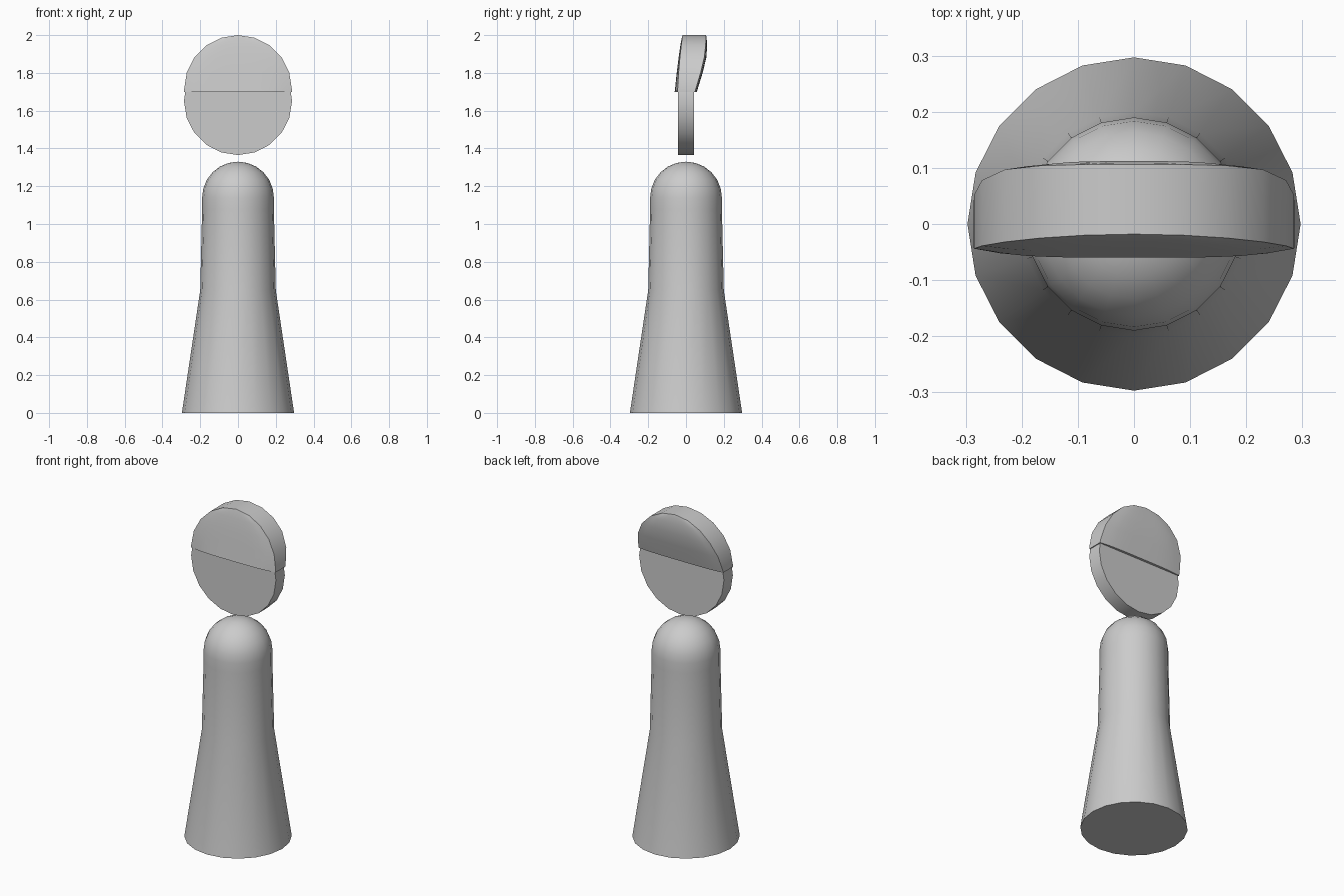
import bpy, bmesh
from math import sin, cos, pi, radians, sqrt

if "Cube" in bpy.data.objects:
    bpy.data.objects.remove(bpy.data.objects["Cube"])

N = 20  # sides of every round part


def finish(bm, name, angle=35):
    bmesh.ops.remove_doubles(bm, verts=bm.verts, dist=1e-5)
    bmesh.ops.recalc_face_normals(bm, faces=bm.faces)
    mesh = bpy.data.meshes.new(name)
    bm.to_mesh(mesh)
    bm.free()
    obj = bpy.data.objects.new(name, mesh)
    bpy.context.collection.objects.link(obj)
    bpy.ops.object.select_all(action='DESELECT')
    obj.select_set(True)
    bpy.context.view_layer.objects.active = obj
    bpy.ops.object.shade_smooth_by_angle(angle=radians(angle))
    return obj


# Body: flared skirt, straight torso and round top, turned around z
profile = [(0.297, 0), (0.2, 0.65), (0.19, 1.08)]
profile += [(0.19 * cos(i * pi / 12), 1.14 + 0.19 * sin(i * pi / 12)) for i in range(6)]
bm = bmesh.new()
rings = [[bm.verts.new((r * cos(2 * pi * i / N), r * sin(2 * pi * i / N), z))
          for i in range(N)] for r, z in profile]
for a, b in zip(rings, rings[1:]):
    for i in range(N):
        j = (i + 1) % N
        bm.faces.new((a[i], a[j], b[j], b[i]))
bm.faces.new(rings[0][::-1])
tip = bm.verts.new((0, 0, 1.33))
for i in range(N):
    bm.faces.new((rings[-1][i], rings[-1][(i + 1) % N], tip))
finish(bm, "body")

# Lower jaw: lower part of an upright disc, cut level at the mouth
R, MOUTH = 0.286, 1.70
outline = [(R * cos(a), 1.651 + R * sin(a))
           for a in (pi + i * 2 * pi / N for i in range(N // 2 + 1))]
outline = [(-0.279, MOUTH)] + outline + [(0.279, MOUTH)]
bm = bmesh.new()
front, back = [[bm.verts.new((x, y, z)) for x, z in outline] for y in (-0.043, 0.043)]
bm.faces.new(front)
bm.faces.new(back[::-1])
for i in range(len(outline)):
    j = (i + 1) % len(outline)
    bm.faces.new((front[i], back[i], back[j], front[j]))
finish(bm, "lower_jaw")

# Upper head: half disc leaning back, with bulging front and back
# rows: z, front rim y, front bulge, back rim y, back bulge
rows = [(1.70, -0.044, 0.016, 0.048, 0.010),
        (1.715, -0.044, 0.014, 0.052, 0.010),
        (1.803, -0.039, 0.010, 0.078, 0.011),
        (1.883, -0.032, 0.007, 0.097, 0.011),
        (1.946, -0.025, 0.005, 0.104, 0.008),
        (1.986, -0.020, 0.002, 0.106, 0.003),
        (2.0, -0.018, 0.0, 0.106, 0.0)]
COLS = 12
bm = bmesh.new()
front, back = [], []
for z, fr, fb, br, bb in rows:
    half = sqrt(max(0, 0.285 ** 2 - max(0, z - 1.715) ** 2))
    us = [2 * i / COLS - 1 for i in range(COLS + 1)]
    front.append([bm.verts.new((u * half, fr - fb * (1 - u ** 4), z)) for u in us])
    back.append([bm.verts.new((u * half, br + bb * (1 - u ** 4), z)) for u in us])
for k in range(len(rows) - 1):
    for i in range(COLS):
        for g in (front, back):
            bm.faces.new((g[k][i], g[k][i + 1], g[k + 1][i + 1], g[k + 1][i]))
    for i in (0, COLS):
        bm.faces.new((front[k][i], back[k][i], back[k + 1][i], front[k + 1][i]))
for i in range(COLS):
    bm.faces.new((front[0][i], front[0][i + 1], back[0][i + 1], back[0][i]))
finish(bm, "upper_head")
